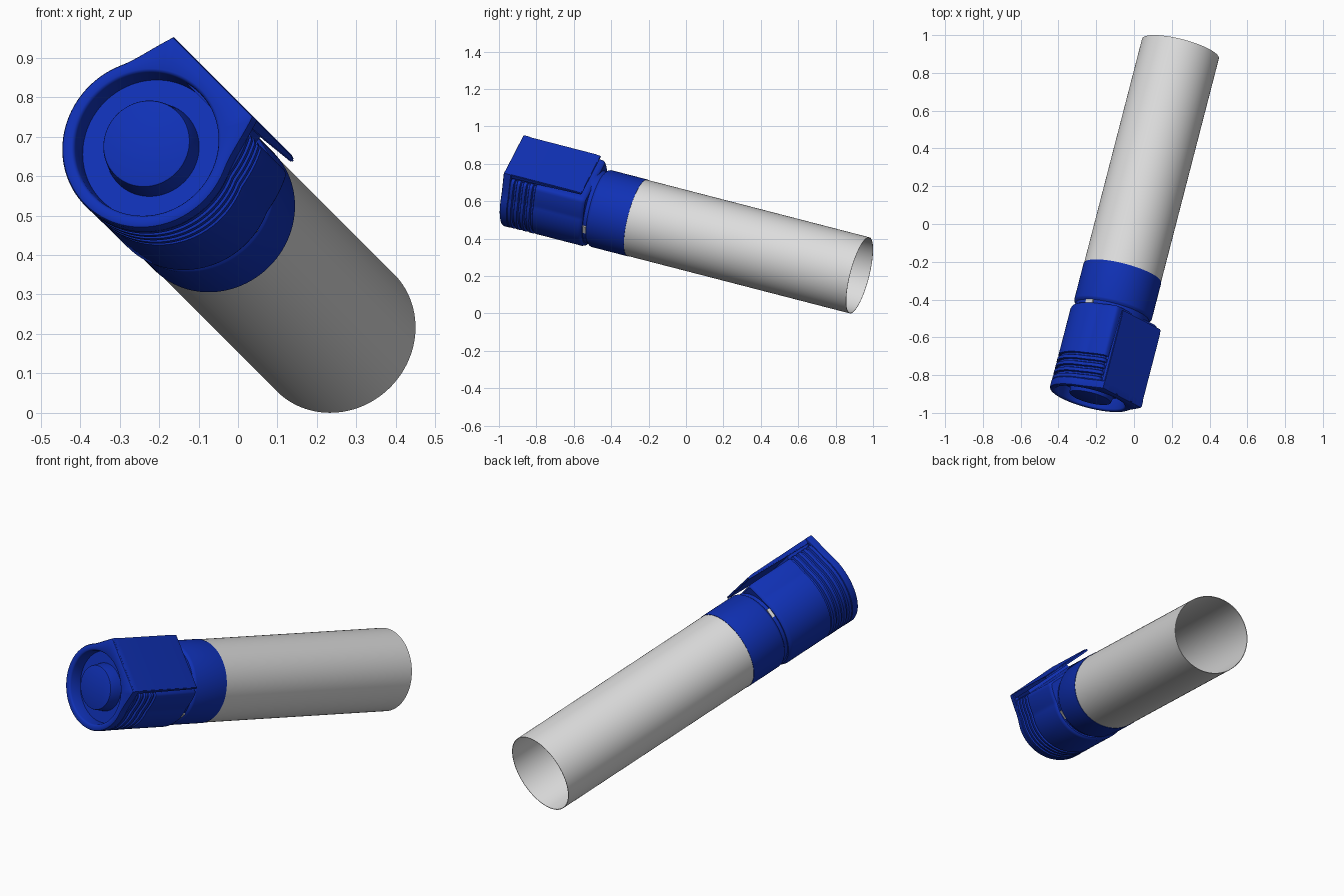
import bpy, bmesh, math
from mathutils import Matrix, Vector

if "Cube" in bpy.data.objects:
    bpy.data.objects.remove(bpy.data.objects["Cube"])

# Tilted local frame: Z runs from the open tube end to the cap, Y points out to the clip
D = Vector((-0.243, -0.9394, 0.243)).normalized()
Nn = Vector((1, 0, 1)).normalized()
V = Nn.cross(D)
FRAME = Matrix((V, Nn, D)).transposed().to_4x4()
FRAME.translation = (0.246, 0.928, 0.204)
SEG = 144


def material(name, col):
    m = bpy.data.materials.new(name)
    m.diffuse_color = (*col, 1)
    m.use_nodes = True
    m.node_tree.nodes["Principled BSDF"].inputs["Base Color"].default_value = m.diffuse_color
    return m


BLUE = material("deep blue", (0.005, 0.03, 0.46))
GREY = material("light grey", (0.72, 0.72, 0.72))


def finish(name, bm, mat, angle=35):
    bmesh.ops.recalc_face_normals(bm, faces=bm.faces)
    bm.transform(FRAME)
    me = bpy.data.meshes.new(name)
    bm.to_mesh(me)
    bm.free()
    me.materials.append(mat)
    ob = bpy.data.objects.new(name, me)
    bpy.context.collection.objects.link(ob)
    bpy.context.view_layer.objects.active = ob
    ob.select_set(True)
    bpy.ops.object.shade_smooth_by_angle(angle=math.radians(angle))
    ob.select_set(False)


# Cross-sections: radius as a function of the angle (degrees) away from the clip side
def circle(r):
    return lambda a: r


def body(off=0.0):
    def f(a):
        if a <= 40:
            r = min(0.2 / math.cos(math.radians(a)), 0.254)
        else:
            r = 0.219 + 0.035 * max(0, (65 - a) / 25) ** 1.2
        return r + off
    return f


def flange(off=0.0):
    def f(a):
        if a <= 32.5:
            r = 0.24 / math.cos(math.radians(a))
        else:
            r = 0.221 + 0.0636 * max(0, (65 - a) / 32.5) ** 2
        return r + off
    return f


def loft(name, sections, mat, cap_end=False, closed=False):
    bm = bmesh.new()
    rings = []
    for fn, z in sections:
        ring = []
        for i in range(SEG):
            deg = i * 360 / SEG
            r = fn(min(deg, 360 - deg))
            t = math.radians(deg)
            ring.append(bm.verts.new((r * math.sin(t), r * math.cos(t), z)))
        rings.append(ring)
    pairs = list(zip(rings, rings[1:]))
    if closed:
        pairs.append((rings[-1], rings[0]))
    for a, b in pairs:
        for i in range(SEG):
            j = (i + 1) % SEG
            bm.faces.new((a[i], a[j], b[j], b[i]))
    if cap_end:
        bm.faces.new(rings[-1])
    finish(name, bm, mat)


def prism(name, outline, half_width, mat, bevel=0.0):
    # outline in (Y, Z), extruded along X
    bm = bmesh.new()
    sides = [[bm.verts.new((s * half_width, y, z)) for y, z in outline] for s in (-1, 1)]
    n = len(outline)
    for s in sides:
        bm.faces.new(s)
    for i in range(n):
        j = (i + 1) % n
        bm.faces.new((sides[0][i], sides[0][j], sides[1][j], sides[1][i]))
    if bevel:
        bmesh.ops.recalc_face_normals(bm, faces=bm.faces)
        bmesh.ops.bevel(bm, geom=list(bm.edges), offset=bevel, segments=2, affect='EDGES')
    finish(name, bm, mat)


# Open thin-walled tube
loft("tube", [(circle(0.21), 0), (circle(0.21), 1.3), (circle(0.207), 1.3), (circle(0.207), 0)],
     GREY, closed=True)

# Sleeve over the tube, with a narrow neck in front
loft("sleeve", [(circle(0.207), 1.265), (circle(0.212), 1.265), (circle(0.212), 1.468),
                (circle(0.209), 1.476), (circle(0.2), 1.485), (circle(0.2), 1.53)], BLUE)

# Body with grip ridges
secs = [(circle(0.195), 1.505), (body(-0.012), 1.505), (body(-0.004), 1.512), (body(), 1.525),
        (body(), 1.785)]
for k in range(4):
    z = 1.785 + k * 0.035
    secs += [(body(-0.010), z + 0.004), (body(-0.010), z + 0.013),
             (body(0.001), z + 0.018), (body(0.001), z + 0.035)]
secs.append((body(-0.008), 1.935))
loft("ridged_body", secs, BLUE)

# Cap flange with recessed face and round centre button
loft("cap_face", [(circle(0.19), 1.925), (flange(-0.005), 1.925), (flange(), 1.930),
                  (flange(), 1.962), (flange(-0.003), 1.968), (flange(-0.009), 1.971),
                  (circle(0.195), 1.971), (circle(0.190), 1.968), (circle(0.187), 1.962),
                  (circle(0.182), 1.905), (circle(0.122), 1.905), (circle(0.114), 1.962),
                  (circle(0.112), 1.967), (circle(0.108), 1.969)], BLUE, cap_end=True)

# Flat pocket clip and the web that joins it to the body
prism("clip", [(0.24, 1.966), (0.24, 1.56), (0.236, 1.528), (0.226, 1.528), (0.217, 1.78),
               (0.212, 1.966)], 0.153, BLUE, 0.003)
prism("clip_web", [(0.23, 1.95), (0.23, 1.80), (0.18, 1.775), (0.18, 1.95)], 0.14, BLUE)

# Small pale slots in the neck, one on each side
for side, label in ((-1, "left"), (1, "right")):
    bm = bmesh.new()
    bmesh.ops.create_cube(bm, size=1, matrix=Matrix.Translation((side * 0.199, 0.02, 1.495))
                          @ Matrix.Diagonal((0.008, 0.05, 0.018, 1)))
    finish(label + "_slot", bm, GREY)
